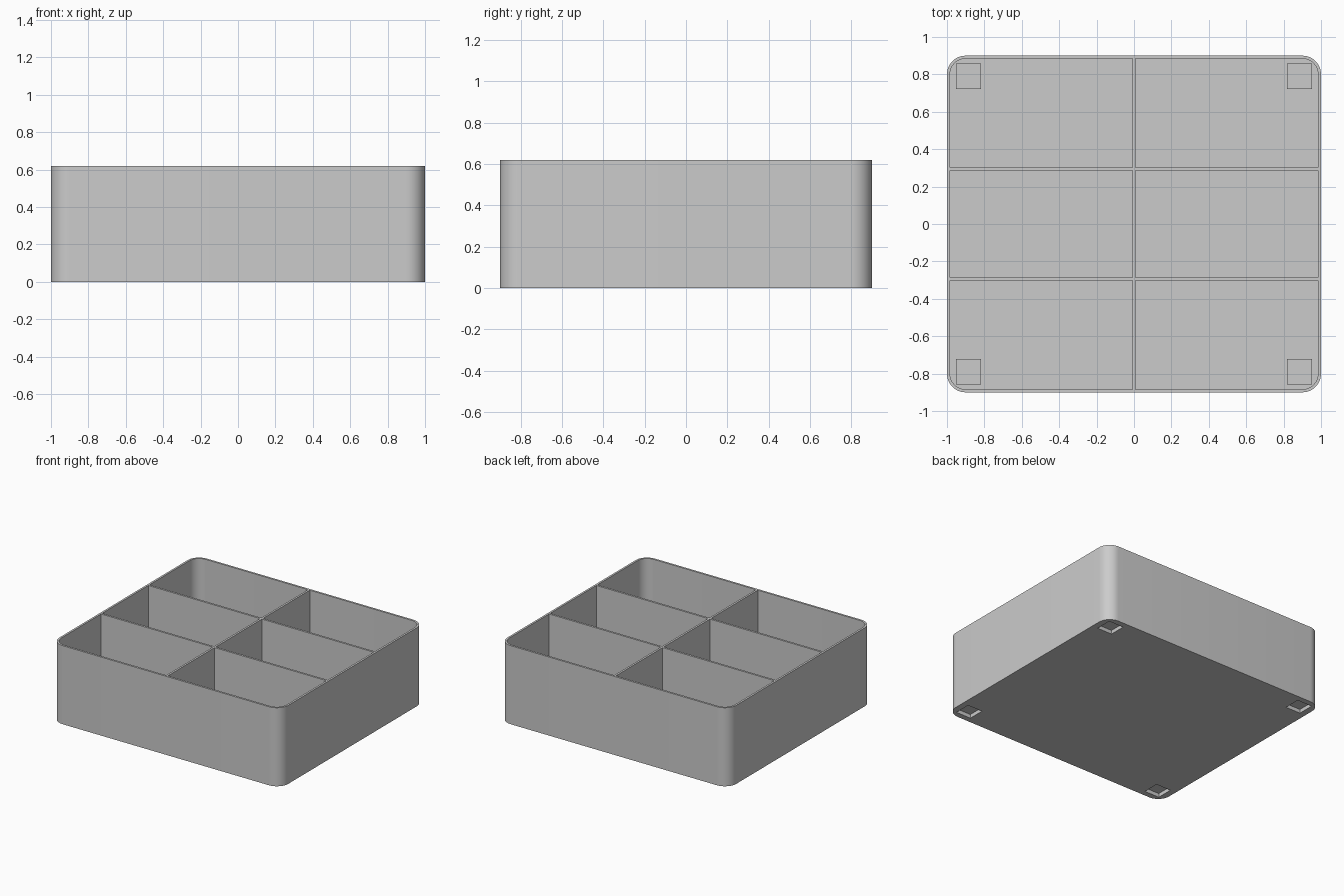
import bpy
import bmesh
from mathutils import Matrix

cube = bpy.data.objects.get("Cube")
if cube:
    bpy.data.objects.remove(cube, do_unlink=True)

HALF_X, HALF_Y, HEIGHT = 1.0, 0.9, 0.62
WALL, FLOOR, RADIUS = 0.016, 0.02, 0.1

grey = bpy.data.materials.new("light_grey")
grey.use_nodes = True
colour = (0.6, 0.6, 0.6, 1)
grey.diffuse_color = colour
grey.node_tree.nodes["Principled BSDF"].inputs["Base Color"].default_value = colour


def box(name, lo, hi, radius=0):
    """Box between two corners, with optional rounded upright edges."""
    size = [b - a for a, b in zip(lo, hi)]
    centre = [(a + b) / 2 for a, b in zip(lo, hi)]
    bm = bmesh.new()
    bmesh.ops.create_cube(bm, size=1, matrix=Matrix.LocRotScale(centre, None, size))
    if radius:
        upright = [e for e in bm.edges
                   if abs(e.verts[0].co.z - e.verts[1].co.z) > 0.01]
        bmesh.ops.bevel(bm, geom=upright, offset=radius, segments=12,
                        profile=0.5, affect='EDGES')
    mesh = bpy.data.meshes.new(name)
    bm.to_mesh(mesh)
    bm.free()
    mesh.materials.append(grey)
    ob = bpy.data.objects.new(name, mesh)
    bpy.context.collection.objects.link(ob)
    return ob


def combine(target, tool, operation):
    """Apply a boolean and remove the tool object."""
    mod = target.modifiers.new("boolean", 'BOOLEAN')
    mod.operation, mod.object, mod.solver = operation, tool, 'EXACT'
    bpy.context.view_layer.objects.active = target
    bpy.ops.object.modifier_apply(modifier=mod.name)
    bpy.data.objects.remove(tool, do_unlink=True)


# Rounded tray shell
tray = box("tray", (-HALF_X, -HALF_Y, 0), (HALF_X, HALF_Y, HEIGHT), RADIUS)
ix, iy = HALF_X - WALL, HALF_Y - WALL
combine(tray, box("cavity", (-ix, -iy, FLOOR), (ix, iy, HEIGHT + 0.1), RADIUS - WALL),
        'DIFFERENCE')

# Dividers making two columns and three rows, fused to the walls
t = WALL / 2
overlap = WALL / 2
combine(tray, box("long_divider", (-t, -iy - overlap, FLOOR / 2),
                  (t, iy + overlap, HEIGHT)), 'UNION')
for y in (-iy / 3, iy / 3):
    combine(tray, box("cross_divider", (-ix - overlap, y - t, FLOOR / 2),
                      (ix + overlap, y + t, HEIGHT)), 'UNION')

# Square foot pockets under each corner, with thin caps above the floor
px, py, r = 0.885, 0.79, 0.065
for sx in (-1, 1):
    for sy in (-1, 1):
        x, y = sx * px, sy * py
        c = r + 0.003
        combine(tray, box("pocket_cap", (x - c, y - c, FLOOR / 2),
                          (x + c, y + c, 0.034)), 'UNION')
        combine(tray, box("pocket", (x - r, y - r, -0.1),
                          (x + r, y + r, 0.03)), 'DIFFERENCE')

# Smooth corners, crisp rims
bpy.ops.object.select_all(action='DESELECT')
tray.select_set(True)
bpy.context.view_layer.objects.active = tray
bpy.ops.object.shade_smooth_by_angle(angle=0.52)
